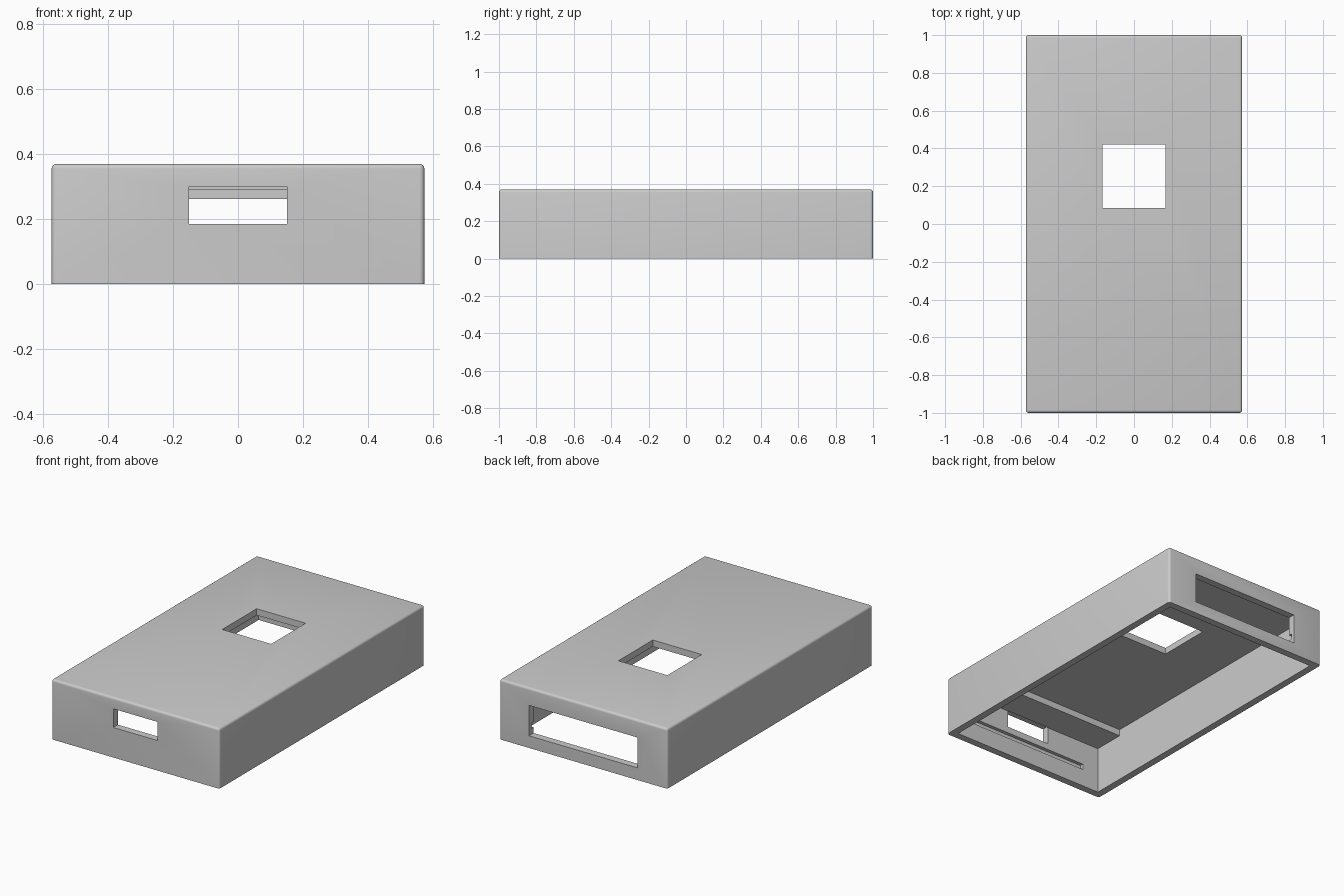
import bpy, bmesh
from mathutils import Vector

cube = bpy.data.objects.get("Cube")
if cube:
    bpy.data.objects.remove(cube, do_unlink=True)

HALF_W, HALF_L, HEIGHT, WALL = 0.573, 1.0, 0.37, 0.045
IN_W, IN_L = HALF_W - WALL, HALF_L - WALL

grey = bpy.data.materials.new("plain_grey")
grey.use_nodes = True
colour = (0.6, 0.6, 0.6, 1)
grey.diffuse_color = colour
grey.node_tree.nodes["Principled BSDF"].inputs["Base Color"].default_value = colour


def box(name, x, y, z, radius=0):
    """Box from (min, max) ranges; radius rounds every edge except the bottom rim."""
    bm = bmesh.new()
    bmesh.ops.create_cube(bm, size=1)
    for v in bm.verts:
        v.co = Vector([r[0] if c < 0 else r[1] for c, r in zip(v.co, (x, y, z))])
    if radius:
        edges = [e for e in bm.edges if any(v.co.z > z[0] + 0.001 for v in e.verts)]
        bmesh.ops.bevel(bm, geom=edges, offset=radius, segments=4,
                        profile=0.5, affect='EDGES')
    mesh = bpy.data.meshes.new(name)
    bm.to_mesh(mesh)
    bm.free()
    mesh.materials.append(grey)
    obj = bpy.data.objects.new(name, mesh)
    bpy.context.collection.objects.link(obj)
    return obj


def cut(target, name, x, y, z):
    """Subtract a box from the target and discard the cutter."""
    cutter = box(name, x, y, z)
    cutter.hide_render = True
    mod = target.modifiers.new(name, 'BOOLEAN')
    mod.operation, mod.solver, mod.object = 'DIFFERENCE', 'EXACT', cutter
    bpy.context.view_layer.objects.active = target
    bpy.ops.object.modifier_apply(modifier=mod.name)
    bpy.data.objects.remove(cutter, do_unlink=True)


def span(half):
    return (-half, half)


# Rounded outer shell
case = box("enclosure_cover", span(HALF_W), span(HALF_L), (0, HEIGHT), radius=0.015)

# Hollow inside, with a thicker roof at the front
cut(case, "main_cavity", span(IN_W), (-0.758, IN_L), (-0.1, 0.33))
cut(case, "front_cavity", span(IN_W), (-IN_L, -0.7), (-0.1, 0.29))

# Openings in the roof, front and back
cut(case, "roof_window", span(0.167), (0.085, 0.42), (0.25, 0.5))
cut(case, "front_port", span(0.15), (-1.1, -IN_L + 0.002), (0.185, 0.30))
cut(case, "back_port", span(0.37), (0.9, 1.1), (0.075, 0.262))

# Snap grooves inside both end walls
for side in (-1, 1):
    ends = sorted((side * 0.9, side * (IN_L + 0.022)))
    cut(case, "snap_groove", span(0.415), ends, (0.11, 0.145))

# Smooth rounded edges, flat faces
bpy.ops.object.select_all(action='DESELECT')
case.select_set(True)
bpy.context.view_layer.objects.active = case
bpy.ops.object.shade_smooth_by_angle(angle=0.6)
